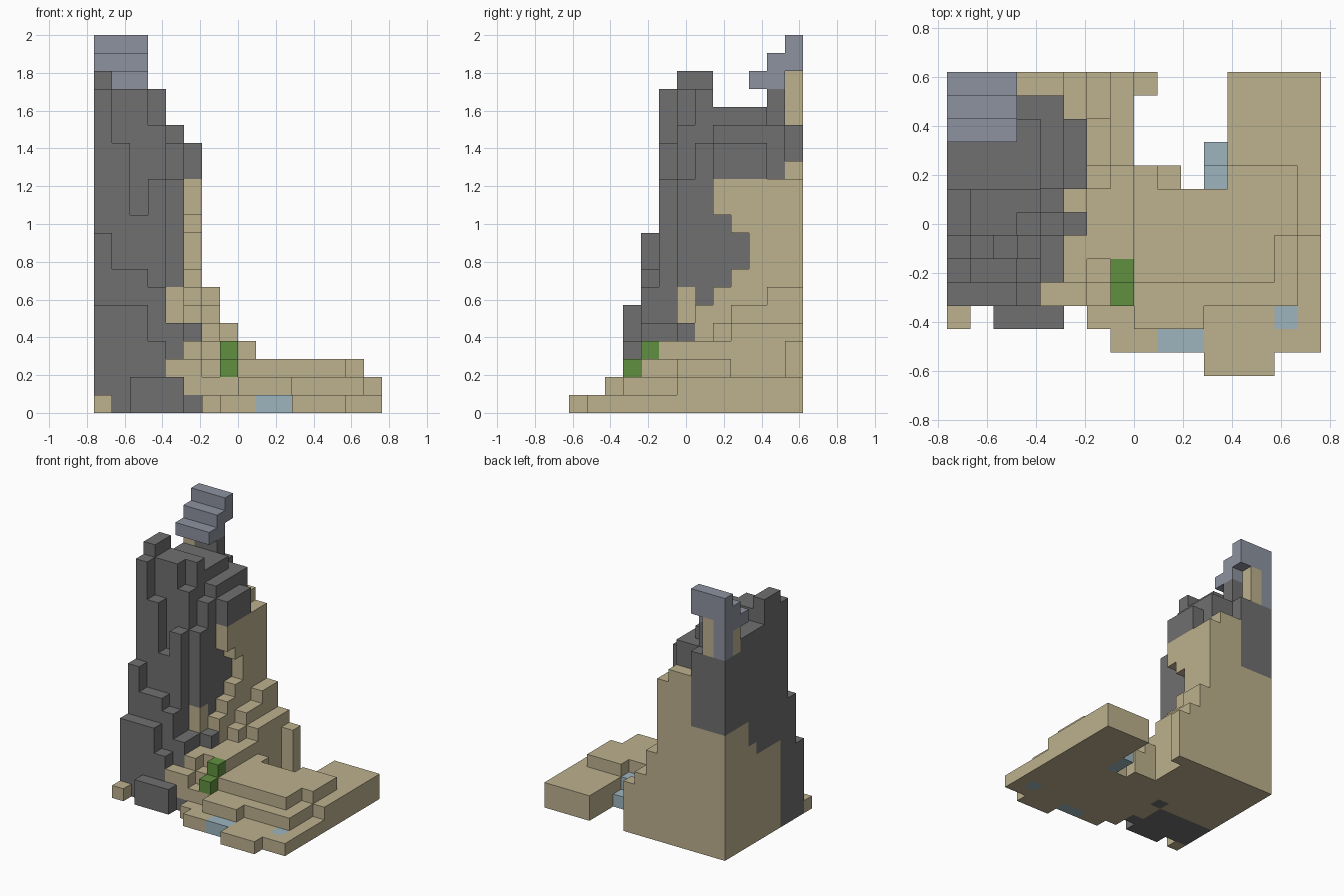
import bpy
import bmesh
from mathutils import Vector

cube = bpy.data.objects.get("Cube")
if cube:
    bpy.data.objects.remove(cube, do_unlink=True)

WIDTH, DEPTH, HEIGHT = 16, 13, 21
UNIT = 2 / HEIGHT
blocks = {}


def filler(part):
    """Return a function that fills an inclusive x/y range of columns up to a top."""
    def fill(x0, x1, y0, y1, top, base=0):
        for x in range(x0, x1 + 1):
            for y in range(y0, y1 + 1):
                for z in range(base, top):
                    blocks[x, y, z] = part
    return fill


earth = filler("earth_slopes")
rock = filler("rock_cliff")
slate = filler("slate_ledge")
grass = filler("grass_tufts")
water = filler("water_pools")

# Flat ground, bottom layer
earth(11, 13, 0, 0, top=1)
earth(7, 15, 1, 1, top=1)
earth(6, 15, 2, 2, top=1)
earth(0, 0, 2, 2, top=1)

# Terraces, second and third layers
earth(8, 10, 2, 2, top=2)
earth(5, 14, 3, 5, top=2)
earth(15, 15, 3, 5, top=1)
earth(5, 15, 6, 7, top=2)
earth(12, 15, 8, 12, top=2)
earth(6, 13, 4, 5, top=3)
earth(6, 14, 6, 7, top=3)
earth(12, 14, 8, 8, top=3)
earth(8, 8, 8, 8, top=3)
earth(9, 9, 8, 8, top=2)

# Stepped bank beside the cliff
earth(8, 8, 12, 12, top=4)
earth(7, 7, 5, 8, top=4)
earth(7, 7, 9, 12, top=5)
earth(6, 6, 5, 7, top=4)
earth(6, 6, 8, 8, top=5)
earth(6, 6, 9, 10, top=6)
earth(6, 6, 11, 12, top=7)
earth(4, 5, 3, 3, top=3)
earth(5, 5, 4, 5, top=4)
earth(5, 5, 7, 7, top=6)
earth(5, 5, 8, 8, top=7)
earth(5, 5, 9, 9, top=8)
earth(5, 5, 10, 12, top=13)
earth(5, 5, 9, 9, top=13, base=10)
earth(5, 5, 8, 8, top=13, base=11)

# Cliff foot and front buttresses
rock(2, 4, 2, 2, top=2)
rock(4, 5, 3, 3, top=1)
rock(0, 2, 3, 3, top=6)
rock(3, 3, 3, 3, top=4)
rock(0, 0, 4, 4, top=10)
rock(1, 2, 4, 4, top=8)
rock(3, 3, 4, 4, top=7)
rock(4, 4, 4, 5, top=5)
rock(5, 5, 6, 6, top=5)

# Cliff front columns
rock(0, 0, 5, 5, top=18)
rock(1, 1, 5, 5, top=15)
rock(2, 2, 5, 5, top=11)
rock(3, 3, 5, 5, top=13)

# Cliff summit and shoulders
rock(0, 0, 6, 7, top=19)
rock(1, 2, 6, 7, top=18)
rock(3, 3, 6, 6, top=16)
rock(3, 3, 7, 7, top=18)
rock(4, 4, 6, 6, top=13)
rock(4, 4, 7, 7, top=15)
rock(0, 3, 8, 10, top=17)
rock(4, 4, 8, 10, top=16)
rock(5, 5, 8, 10, top=15, base=13)
rock(0, 4, 11, 11, top=16)
rock(1, 2, 11, 11, top=18)
rock(0, 2, 12, 12, top=16)
earth(3, 4, 12, 12, top=14)

# Earth rising beneath the back of the cliff
for row in range(6, DEPTH):
    earth(0, 4, row, row, top=7 if row < 9 else 8 if row < 10 else 10)
rock(4, 4, 7, 7, top=7, base=6)

# Ledge with its supports
slate(0, 0, 12, 12, top=21, base=16)
earth(1, 1, 12, 12, top=19, base=16)
earth(0, 0, 11, 11, top=18, base=16)
for step in range(3):
    slate(0, 2, 10 + step, min(11 + step, 12), top=19 + step, base=18 + step)

# Grass tufts
grass(7, 7, 3, 3, top=3, base=2)
grass(7, 7, 4, 4, top=4, base=3)

# Water pools
water(9, 10, 1, 1, top=1)
water(14, 14, 2, 2, top=1)
water(11, 11, 8, 8, top=2)
water(11, 11, 9, 9, top=1)

COLOURS = {
    "earth_slopes": ("sand", (0.51, 0.44, 0.27)),
    "rock_cliff": ("dark grey", (0.16, 0.16, 0.16)),
    "slate_ledge": ("blue grey", (0.27, 0.29, 0.35)),
    "grass_tufts": ("green", (0.12, 0.28, 0.05)),
    "water_pools": ("pale blue", (0.34, 0.46, 0.52)),
}


def make_material(name, colour):
    mat = bpy.data.materials.new(name)
    mat.use_nodes = True
    mat.diffuse_color = (*colour, 1)
    shader = mat.node_tree.nodes["Principled BSDF"]
    shader.inputs["Base Color"].default_value = (*colour, 1)
    return mat


def add_face(bm, cell, axis, sign):
    """Add the outer square of a block on one side, facing outward."""
    normal, u, v = Vector(), Vector(), Vector()
    normal[axis] = sign
    u[(axis + 1) % 3] = 0.5
    v[(axis + 2) % 3] = 0.5 * sign
    centre = Vector(cell) + Vector((0.5, 0.5, 0.5)) + normal / 2
    corners = (centre - u - v, centre + u - v, centre + u + v, centre - u + v)
    origin = Vector((WIDTH / 2, DEPTH / 2, 0))
    bm.faces.new([bm.verts.new((c - origin) * UNIT) for c in corners])


# One mesh per part, keeping only exposed sides
for part, (colour_name, colour) in COLOURS.items():
    bm = bmesh.new()
    for cell, owner in blocks.items():
        if owner != part:
            continue
        for axis in range(3):
            for sign in (-1, 1):
                beside = list(cell)
                beside[axis] += sign
                if tuple(beside) not in blocks:
                    add_face(bm, cell, axis, sign)
    bmesh.ops.remove_doubles(bm, verts=bm.verts[:], dist=UNIT / 100)
    mesh = bpy.data.meshes.new(part)
    bm.to_mesh(mesh)
    bm.free()
    mesh.materials.append(make_material(colour_name, colour))
    bpy.context.collection.objects.link(bpy.data.objects.new(part, mesh))
